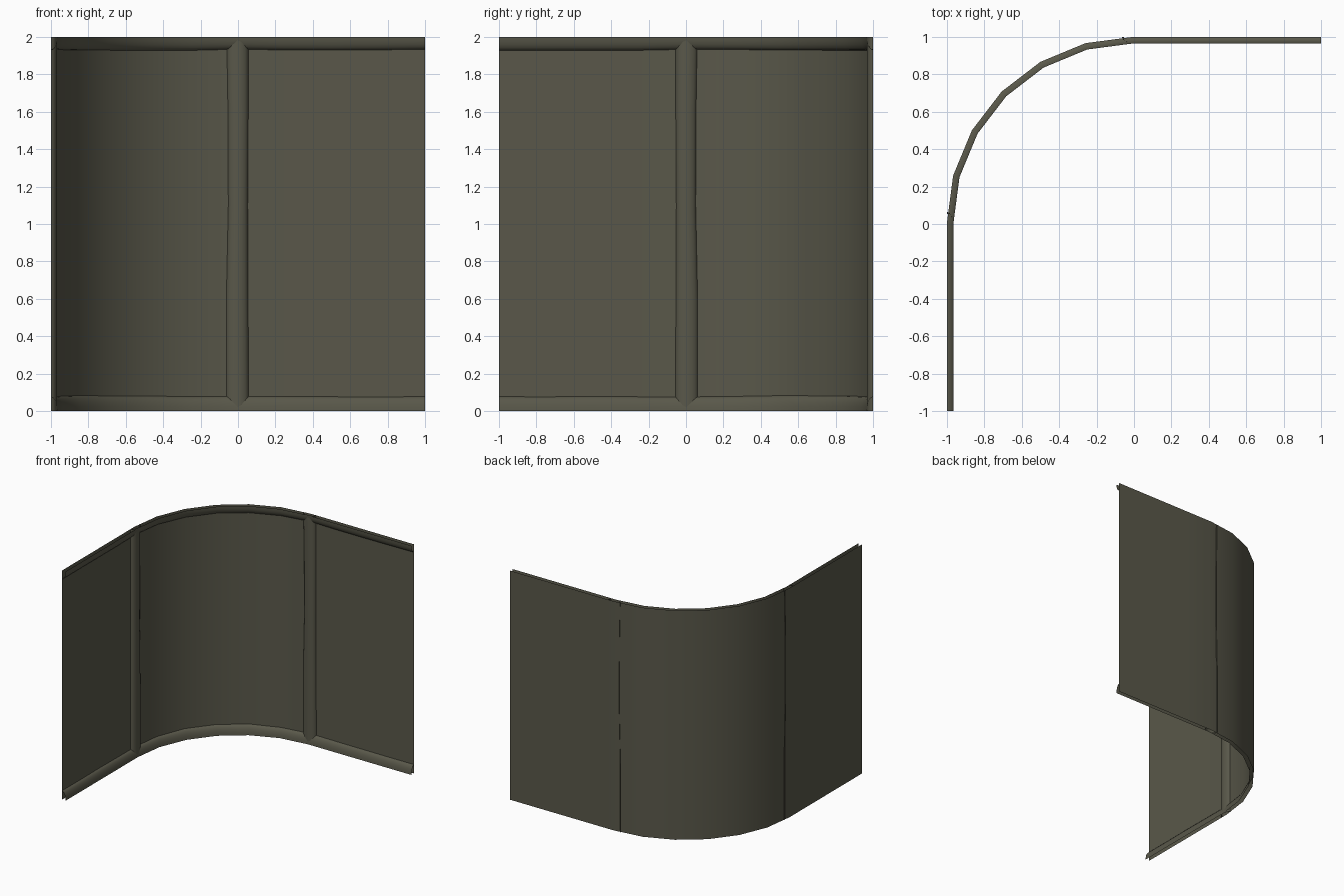
import bpy, bmesh, math, random
from mathutils import Vector, Matrix

if "Cube" in bpy.data.objects:
    bpy.data.objects.remove(bpy.data.objects["Cube"])

random.seed(4)
mat = bpy.data.materials.new("dark olive clay")
mat.diffuse_color = (0.100, 0.097, 0.068, 1)
mat.use_nodes = True
mat.node_tree.nodes["Principled BSDF"].inputs["Base Color"].default_value = mat.diffuse_color

# Plan path: left straight, quarter circle in six facets, back straight
# Each entry is (point, inward direction)
path = [(Vector((-1, -1 + i / 4, 0)), Vector((1, 0, 0))) for i in range(4)]
for i in range(7):
    a = math.pi - i * math.pi / 12
    d = Vector((math.cos(a), math.sin(a), 0))
    path.append((d, -d))
path += [(Vector((i / 4, 1, 0)), Vector((0, -1, 0))) for i in range(1, 5)]


def sheet(name, rows):
    """Join rows of points into a smooth open sheet."""
    bm = bmesh.new()
    grid = [[bm.verts.new(p) for p in r] for r in rows]
    for r0, r1 in zip(grid, grid[1:]):
        for k in range(len(r0) - 1):
            bm.faces.new((r0[k], r1[k], r1[k + 1], r0[k + 1]))
    me = bpy.data.meshes.new(name)
    bm.to_mesh(me)
    bm.free()
    me.materials.append(mat)
    ob = bpy.data.objects.new(name, me)
    bpy.context.collection.objects.link(ob)
    bpy.context.view_layer.objects.active = ob
    ob.select_set(True)
    bpy.ops.object.shade_smooth_by_angle(angle=math.radians(40))
    ob.select_set(False)
    return ob


# Curved wall skin
sheet("wall", [[p, p + Vector((0, 0, 2))] for p, n in path])


# Quarter-round trims, open behind, with a slightly uneven edge
def trim(name, base, sign, height):
    rows = []
    for p, n in path:
        h = height + random.uniform(-0.004, 0.004)
        rows.append([p + n * 0.035 * math.sin(t * math.pi / 10)
                     + Vector((0, 0, base + sign * h * math.cos(t * math.pi / 10)))
                     for t in range(6)][::int(-sign)])
    sheet(name, rows)


trim("bottom_trim", 0, 1, 0.08)
trim("top_trim", 2, -1, 0.07)


# Half-round posts where the curve meets the straights
def post(name, matrix):
    rows = []
    for z, left, right in ((0, -0.065, 0.057), (0.6, -0.065, 0.054),
                           (1.1, -0.054, 0.052), (1.6, -0.056, 0.055), (2, -0.063, 0.055)):
        mid, half = (left + right) / 2, (right - left) / 2
        rows.append([matrix @ Vector((mid - half * math.cos(t * math.pi / 8),
                                      1 - 0.034 * math.sin(t * math.pi / 8), z))
                     for t in range(9)])
    sheet(name, rows)


post("back_post", Matrix.Identity(4))
# Left post is the same post reflected across the corner diagonal
post("left_post", Matrix(((0, -1, 0, 0), (-1, 0, 0, 0), (0, 0, 1, 0), (0, 0, 0, 1))))
